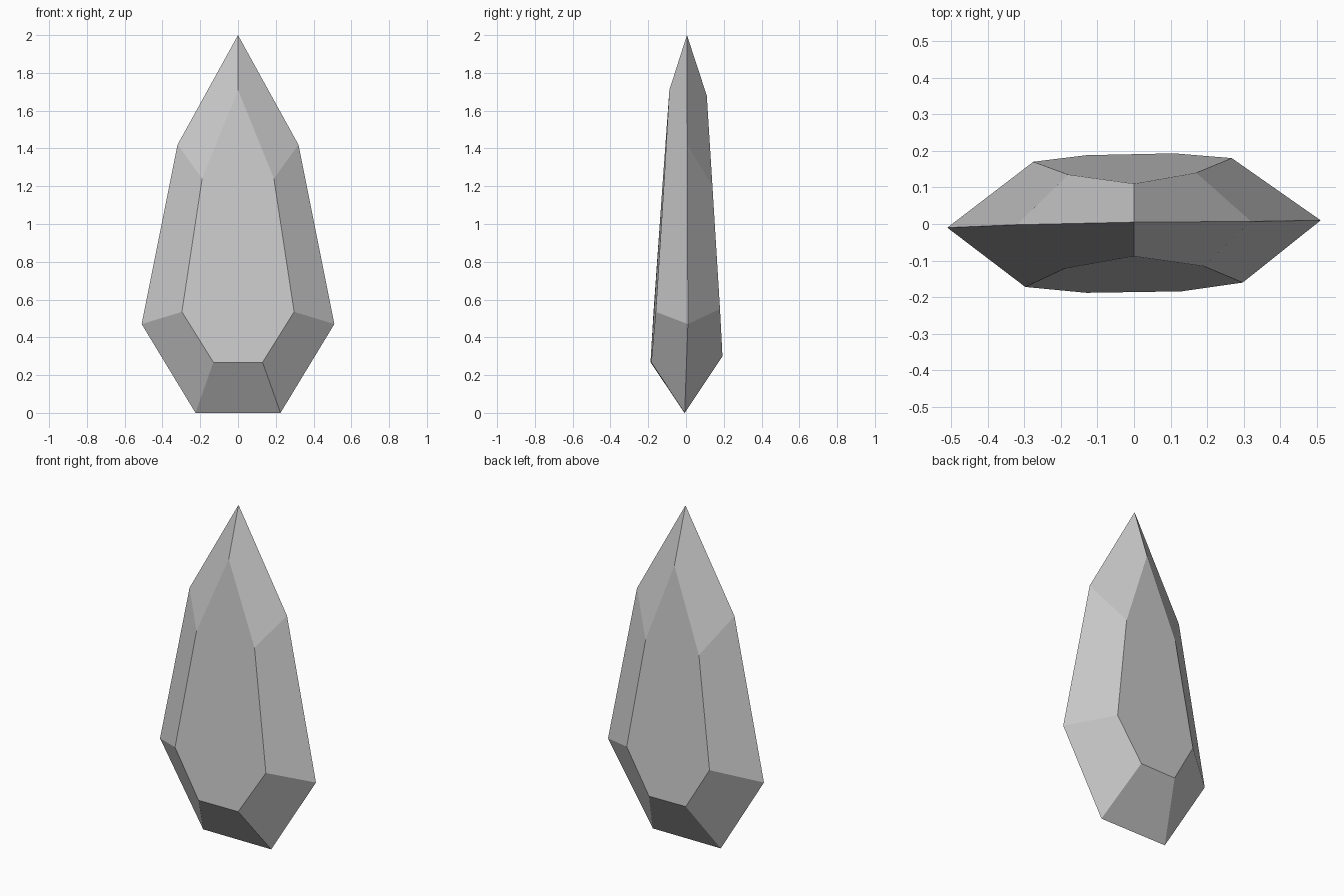
import bpy, bmesh

if "Cube" in bpy.data.objects:
    bpy.data.objects.remove(bpy.data.objects["Cube"])

# Outlines (x, y, z), running from the tip round the right side
rim = [(0, .005, 2), (.32, .007, 1.42), (.51, .01, .47), (.225, -.007, 0),
       (-.225, -.008, 0), (-.51, -.01, .47), (-.32, -.002, 1.42)]
front = [(0, -.088, 1.71), (.19, -.115, 1.24), (.297, -.16, .535), (.13, -.184, .268),
         (-.13, -.188, .268), (-.297, -.172, .535), (-.19, -.122, 1.24)]
back = [(0, .11, 1.68), (.17, .14, 1.2), (.267, .18, .55), (.11, .193, .3),
        (-.13, .188, .3), (-.275, .17, .55), (-.18, .135, 1.2)]

bm = bmesh.new()
loops = [[bm.verts.new(p) for p in outline] for outline in (front, rim, back)]

# Bevelled facets between neighbouring outlines
for a, b in zip(loops, loops[1:]):
    for i in range(7):
        j = (i + 1) % 7
        bm.faces.new((a[i], a[j], b[j], b[i]))

# Large flat front and back facets
bm.faces.new(loops[0])
bm.faces.new(loops[2])
bmesh.ops.recalc_face_normals(bm, faces=bm.faces)

mesh = bpy.data.meshes.new("crystal_shard")
bm.to_mesh(mesh)
bm.free()
shard = bpy.data.objects.new("crystal_shard", mesh)
bpy.context.collection.objects.link(shard)
